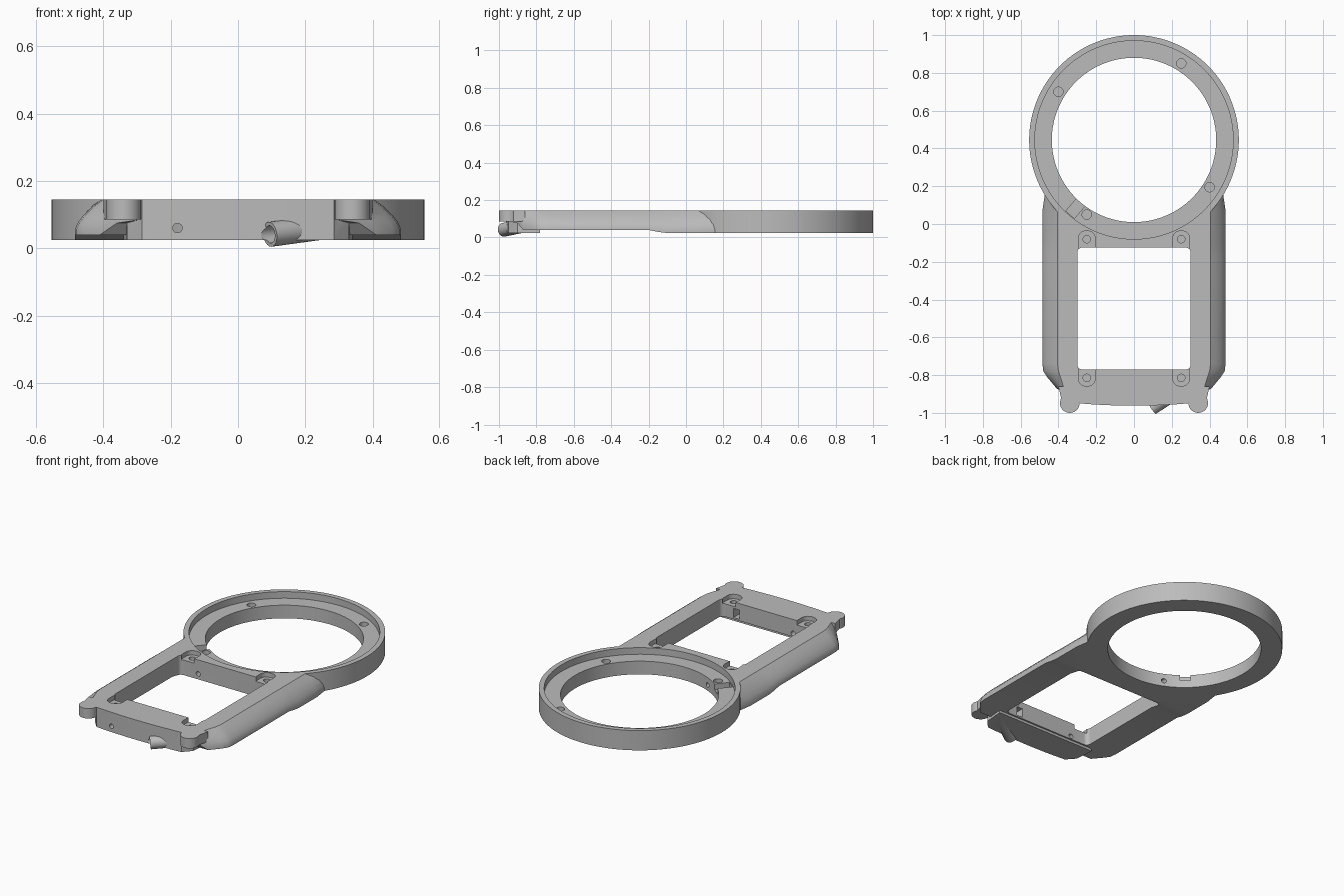
import bpy, bmesh, math
from mathutils import Vector

if "Cube" in bpy.data.objects:
    bpy.data.objects.remove(bpy.data.objects["Cube"])

TOP, BASE, LEDGE = 0.145, 0.025, 0.105
RING_Y = 0.445

grey = bpy.data.materials.new("satin grey")
grey.use_nodes = True
grey.diffuse_color = (0.5, 0.5, 0.5, 1)
grey.node_tree.nodes["Principled BSDF"].inputs["Base Color"].default_value = (0.5, 0.5, 0.5, 1)


def finish(name, bm):
    bmesh.ops.recalc_face_normals(bm, faces=bm.faces)
    mesh = bpy.data.meshes.new(name)
    bm.to_mesh(mesh)
    bm.free()
    mesh.materials.append(grey)
    obj = bpy.data.objects.new(name, mesh)
    bpy.context.collection.objects.link(obj)
    return obj


def loft(name, loops):
    """Skin a list of equal-length closed loops and cap both ends."""
    bm = bmesh.new()
    rings = [[bm.verts.new(p) for p in loop] for loop in loops]
    n = len(rings[0])
    for a, b in zip(rings, rings[1:]):
        for i in range(n):
            j = (i + 1) % n
            bm.faces.new((a[i], a[j], b[j], b[i]))
    bm.faces.new(rings[0])
    bm.faces.new(rings[-1])
    return finish(name, bm)


def prism(name, outline, z0, z1):
    return loft(name, [[(x, y, z) for x, y in outline] for z in (z0, z1)])


def circle(x, y, r, n=32, start=0, sweep=math.tau):
    steps = n if sweep == math.tau else n - 1
    return [(x + r * math.cos(start + sweep * i / steps),
             y + r * math.sin(start + sweep * i / steps)) for i in range(n)]


def rounded_box(x0, x1, y0, y1, r):
    corners = ((x1 - r, y1 - r), (x0 + r, y1 - r), (x0 + r, y0 + r), (x1 - r, y0 + r))
    return [p for k, (x, y) in enumerate(corners)
            for p in circle(x, y, r, 6, k * math.pi / 2, math.pi / 2)]


def rod(name, start, end, r, n=32):
    """Round bar between two points."""
    start, end = Vector(start), Vector(end)
    turn = (end - start).to_track_quat('Z', 'Y')
    return loft(name, [[c + turn @ Vector((x, y, 0)) for x, y in circle(0, 0, r, n)]
                       for c in (start, end)])


def combine(target, other, operation):
    mod = target.modifiers.new(operation, 'BOOLEAN')
    mod.operation, mod.solver, mod.object = operation, 'EXACT', other
    bpy.context.view_layer.objects.active = target
    bpy.ops.object.modifier_apply(modifier=mod.name)
    bpy.data.objects.remove(other)


# Handle frame: y, half width at top, half width at bottom, underside height
stations = [(-0.94, 0.29, 0.29, 0.085), (-0.90, 0.35, 0.36, 0.075),
            (-0.87, 0.37, 0.41, 0.04), (-0.81, 0.39, 0.46, 0.04),
            (-0.78, 0.40, 0.48, 0.04), (-0.74, 0.405, 0.485, 0.04),
            (-0.20, 0.405, 0.485, 0.04), (-0.15, 0.405, 0.485, 0.03),
            (-0.11, 0.405, 0.485, BASE), (0.07, 0.405, 0.485, BASE),
            (0.17, 0.43, 0.47, BASE)]
flank = [(0, 1), (0.35, 0.8), (0.65, 0.58), (0.88, 0.36), (1, 0.15), (1, 0)]
loops = []
for y, xt, xb, zb in stations:
    half = [(xt + (xb - xt) * f, y, zb + (TOP - zb) * g) for f, g in flank]
    loops.append(half + [(-x, py, z) for x, py, z in reversed(half)])
body = loft("ring_and_frame", loops)

# Large ring
combine(body, prism("ring", circle(0, RING_Y, 0.555, 128), BASE, TOP), 'UNION')

# Front bar with a slightly bowed face
bow = [(0.285 * t, -0.962 + 0.012 * t * t) for t in (-1, -0.75, -0.5, -0.25, 0, 0.25, 0.5, 0.75, 1)]
bar = bow + [(0.33, -0.90), (0.34, -0.78), (-0.34, -0.78), (-0.33, -0.90)]
combine(body, prism("front_bar", bar, BASE, TOP), 'UNION')

# Rounded ears at the front corners
for s in (-1, 1):
    combine(body, prism("ear", circle(s * 0.34, -0.948, 0.052), 0.085, TOP), 'UNION')
    neck = [(s * 0.27, -0.935), (s * 0.385, -0.925), (s * 0.40, -0.86), (s * 0.27, -0.86)]
    combine(body, prism("ear_neck", neck, 0.085, TOP), 'UNION')

# Slanted cable spout
combine(body, rod("spout", (0.095, -0.975, 0.041), (0.27, -0.86, 0.065), 0.037), 'UNION')


def cut(cutter):
    combine(body, cutter, 'DIFFERENCE')


# Ring opening, recessed ledge and rectangular window
cut(prism("ring_hole", circle(0, RING_Y, 0.435, 128), -0.1, 0.3))
cut(prism("ledge_recess", circle(0, RING_Y, 0.525, 128), LEDGE, 0.3))
cut(prism("window", rounded_box(-0.30, 0.30, -0.77, -0.125, 0.025), -0.1, 0.3))

# Screw pockets open to the window, each with a blind hole
for s in (-1, 1):
    for y, inner in ((-0.08, -0.15), (-0.815, -0.74)):
        y0, y1 = min(y, inner), max(y, inner)
        x = s * 0.25
        if inner < y:
            pocket = rounded_box(x - 0.045, x + 0.045, y0, y + 0.043, 0.04)
        else:
            pocket = rounded_box(x - 0.045, x + 0.045, y - 0.043, y1, 0.04)
        cut(prism("pocket", pocket, 0.118, 0.3))
        cut(prism("screw_hole", circle(x, y, 0.02, 24), 0.06, 0.3))

# Blind holes in the ledge
for x, y in ((0.25, 0.85), (-0.40, 0.70), (0.40, 0.195), (-0.25, 0.05)):
    cut(prism("ledge_hole", circle(x, y, 0.025, 24), 0.055, 0.3))

# Radial cable notch across the ledge
angle = math.radians(-130.5)
out = Vector((math.cos(angle), math.sin(angle)))
side = Vector((-out.y, out.x)) * 0.03
mid = Vector((0, RING_Y))
cut(prism("ledge_notch", [mid + out * r + side * k for r, k in
                          ((0.40, -1), (0.52, -1), (0.52, 1), (0.40, 1))], 0.07, 0.3))

# Long bore through both cross bars, spout bore and its window slot
cut(rod("long_bore", (-0.18, -1.05, 0.06), (-0.18, 0.10, 0.06), 0.014, 24))
cut(rod("spout_bore", (0.05, -1.005, 0.035), (0.215, -0.896, 0.058), 0.026))
cut(prism("window_slot", rounded_box(0.18, 0.22, -0.89, -0.75, 0.005), 0.05, 0.105))

bpy.ops.object.select_all(action='DESELECT')
body.select_set(True)
bpy.context.view_layer.objects.active = body
bpy.ops.object.shade_smooth_by_angle(angle=math.radians(28))
